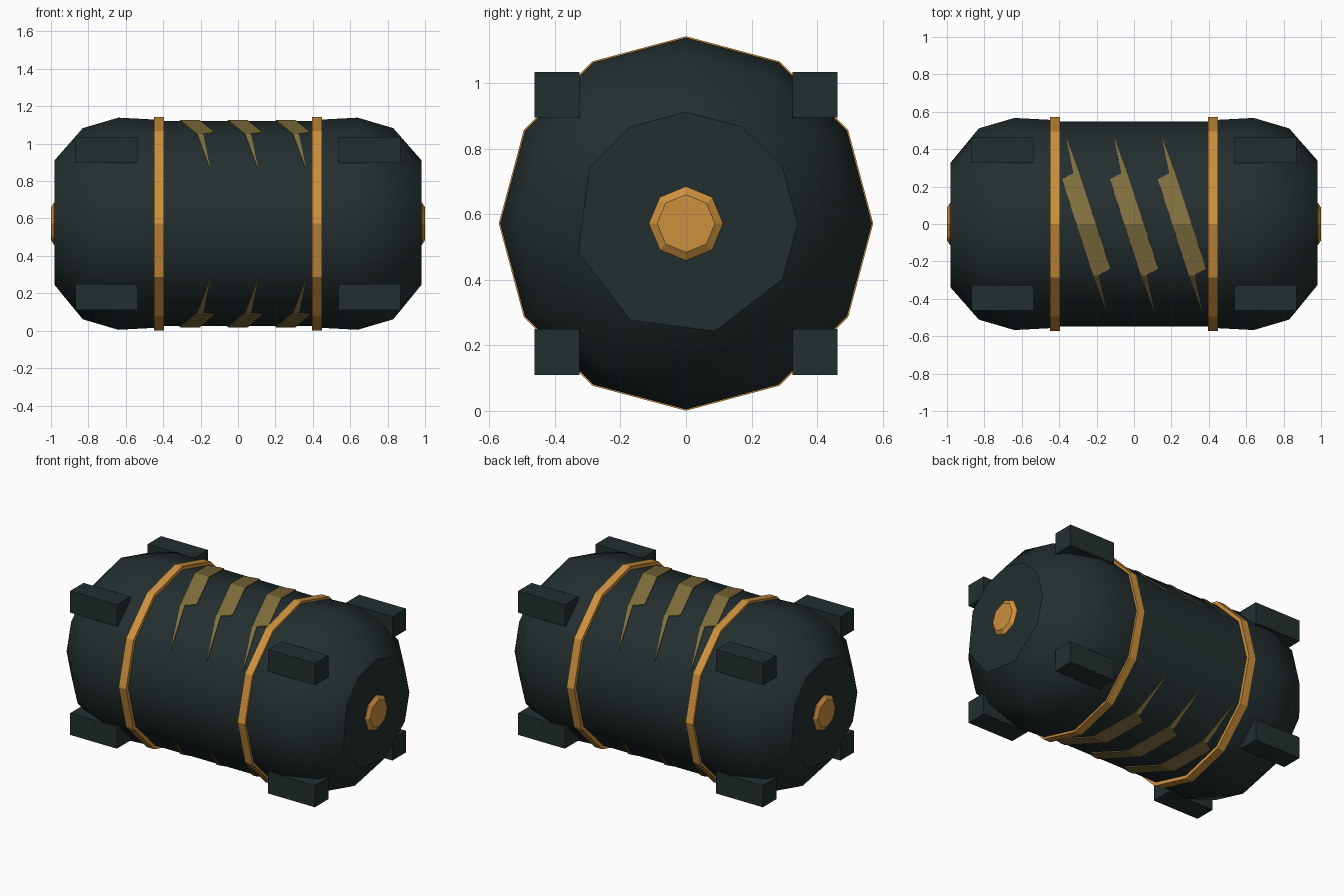
import bpy, bmesh, math
from mathutils import Matrix, Vector

if "Cube" in bpy.data.objects:
    bpy.data.objects.remove(bpy.data.objects["Cube"])

CZ = 0.572          # height of the barrel axis
SIDES = 12
MID_R = 0.548       # radius of the middle section


def material(name, rgb):
    m = bpy.data.materials.new(name)
    m.diffuse_color = (*rgb, 1)
    m.use_nodes = True
    m.node_tree.nodes["Principled BSDF"].inputs["Base Color"].default_value = m.diffuse_color
    return m


DARK = material("dark slate", (0.0175, 0.028, 0.029))
GOLD = material("gold", (0.61, 0.28, 0.048))
TAN = material("dull tan", (0.22, 0.16, 0.048))


def finish(name, bm, mat, smooth=None, recalc=True):
    if recalc:
        bmesh.ops.recalc_face_normals(bm, faces=bm.faces)
    me = bpy.data.meshes.new(name)
    bm.to_mesh(me)
    bm.free()
    me.materials.append(mat)
    ob = bpy.data.objects.new(name, me)
    bpy.context.collection.objects.link(ob)
    if smooth:
        bpy.ops.object.select_all(action='DESELECT')
        ob.select_set(True)
        bpy.context.view_layer.objects.active = ob
        bpy.ops.object.shade_smooth_by_angle(angle=math.radians(smooth))
    return ob


def lathe(name, profile, mat, sides=SIDES, smooth=None, closed=False, end_angles=None, turn=False):
    """Spin (x, radius) points around the x axis; closed joins last ring to first."""
    bm = bmesh.new()
    rings = []
    for k, (x, r) in enumerate(profile):
        angles = [360 * i / sides for i in range(sides)]
        if end_angles and k == len(profile) - 1:
            angles = end_angles
        rings.append([bm.verts.new((x, r * math.sin(math.radians(a)), CZ + r * math.cos(math.radians(a))))
                      for a in angles])
    pairs = list(zip(rings, rings[1:]))
    if closed:
        pairs.append((rings[-1], rings[0]))
    for a, b in pairs:
        for i in range(sides):
            j = (i + 1) % sides
            bm.faces.new((a[i], a[j], b[j], b[i]))
    if not closed:
        bm.faces.new(rings[0])
        bm.faces.new(rings[-1])
    bmesh.ops.remove_doubles(bm, verts=bm.verts, dist=0.0005)
    if turn:
        bmesh.ops.rotate(bm, verts=bm.verts, cent=(0, 0, 0), matrix=Matrix.Rotation(math.pi, 3, 'Z'))
    return finish(name, bm, mat, smooth)


def block(name, x, y, z):
    bm = bmesh.new()
    bmesh.ops.create_cube(bm, size=1)
    bmesh.ops.scale(bm, verts=bm.verts, vec=(0.332, 0.137, 0.139))
    bmesh.ops.translate(bm, verts=bm.verts, vec=(x, y, z))
    finish(name, bm, DARK)


def surface_height(y):
    """Height of the faceted middle section above the axis at depth y."""
    pts = [(MID_R * math.sin(math.radians(a)), MID_R * math.cos(math.radians(a))) for a in (0, 30, 60, 90)]
    for (y0, z0), (y1, z1) in zip(pts, pts[1:]):
        if abs(y) <= y1:
            return z0 + (z1 - z0) * (abs(y) - y0) / (y1 - y0)
    return 0


# Middle drum
lathe("middle_drum", [(-0.40, MID_R), (0.40, MID_R)], DARK, smooth=35)

# End shells, bands and end knobs
END_ANGLES = [0, 30, 60, 90, 120, 165, 165, 210, 255, 255, 300, 330]
for side, turn in (("right", False), ("left", True)):
    lathe(side + "_end_shell",
          [(0.40, 0.553), (0.45, 0.557), (0.64, 0.567), (0.83, 0.511), (0.98, 0.34)],
          DARK, smooth=36, end_angles=END_ANGLES, turn=turn)
    lathe(side + "_band", [(0.396, 0.53), (0.396, 0.571), (0.449, 0.571), (0.449, 0.53)],
          GOLD, closed=True, turn=turn)
    lathe(side + "_knob", [(0.97, 0.113), (0.983, 0.113), (1.0, 0.088)], GOLD, sides=8, turn=turn)

# Corner bumper blocks
for sx, nx in ((1, "right"), (-1, "left")):
    for sy, ny in ((-1, "front"), (1, "back")):
        for z, nz in ((0.180, "lower"), (0.965, "upper")):
            block(f"{nz}_{ny}_{nx}_bumper", sx * 0.704, sy * 0.3935, z)

# Jagged stripes laid over the top and bottom of the drum
HALF = [(-0.110, 0.470), (-0.129, 0.238), (-0.069, 0.270)]
half = [HALF[1], HALF[2], HALF[0], (-0.030, 0.250)]
outline = half + [(-x, -y) for x, y in half]
for n, cx in enumerate((-0.256, 0.0, 0.256), 1):
    for sz, nz in ((1, "top"), (-1, "bottom")):
        bm = bmesh.new()
        bm.faces.new([bm.verts.new((cx + x, y, 0)) for x, y in outline])
        for y in (-MID_R / 2, 0, MID_R / 2):
            bmesh.ops.bisect_plane(bm, geom=bm.verts[:] + bm.edges[:] + bm.faces[:],
                                   plane_co=Vector((0, y, 0)), plane_no=Vector((0, 1, 0)))
        for v in bm.verts:
            v.co.z = CZ + sz * (surface_height(v.co.y) + 0.002)
        bm.normal_update()
        bmesh.ops.reverse_faces(bm, faces=[f for f in bm.faces if f.normal.z * sz < 0])
        ob = finish(f"{nz}_stripe_{n}", bm, TAN, recalc=False)
        mod = ob.modifiers.new("thickness", 'SOLIDIFY')
        mod.thickness = 0.008
        mod.offset = 0
